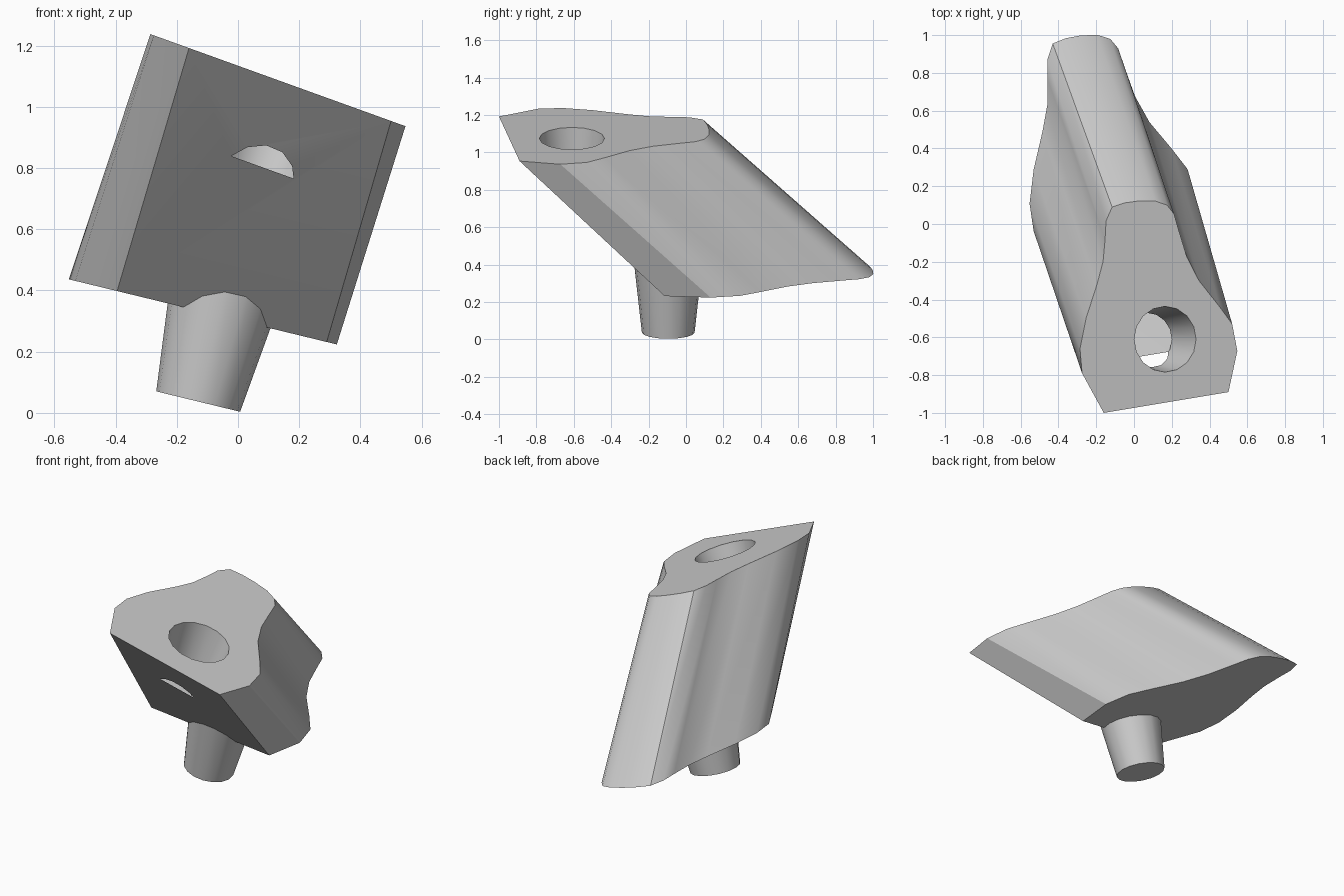
import bpy
import bmesh
from mathutils import Matrix, Vector

default_cube = bpy.data.objects.get("Cube")
if default_cube:
    bpy.data.objects.remove(default_cube, do_unlink=True)

grey = bpy.data.materials.new("plain_grey")
grey.use_nodes = True
colour = (0.6, 0.6, 0.6, 1.0)
grey.diffuse_color = colour
grey.node_tree.nodes["Principled BSDF"].inputs["Base Color"].default_value = colour

TOP_SLOPE = 0.361
BOTTOM_SLOPE = 0.243
TOP_NORMAL = Vector((TOP_SLOPE, 0, 1)).normalized()
BOTTOM_NORMAL = Vector((BOTTOM_SLOPE, 0, 1)).normalized()


def top_point(x, y):
    return Vector((x, y, 1.134 - TOP_SLOPE * x))


def bottom_point(x, y):
    # The lower outline is the upper one, shifted and slightly stretched
    bx = x - 0.302 + 0.05 * x - 0.075 * y
    by = y + 0.86 + 0.045 * x + 0.12 * y
    return Vector((bx, by, 0.302 - BOTTOM_SLOPE * bx))


def make_object(name, bm):
    bmesh.ops.recalc_face_normals(bm, faces=bm.faces)
    mesh = bpy.data.meshes.new(name)
    bm.to_mesh(mesh)
    bm.free()
    mesh.materials.append(grey)
    obj = bpy.data.objects.new(name, mesh)
    bpy.context.collection.objects.link(obj)
    return obj


def tapered_pin(name, base, axis, length, base_radius, growth):
    """Round pin standing on base, widening along its axis."""
    bm = bmesh.new()
    turn = axis.to_track_quat('Z', 'Y').to_matrix().to_4x4()
    place = Matrix.Translation(base + axis * length / 2) @ turn
    bmesh.ops.create_cone(bm, cap_ends=True, segments=16,
                          radius1=base_radius,
                          radius2=base_radius + growth * length,
                          depth=length, matrix=place)
    return make_object(name, bm)


def smooth(obj):
    bpy.ops.object.select_all(action='DESELECT')
    obj.select_set(True)
    bpy.context.view_layer.objects.active = obj
    bpy.ops.object.shade_smooth_by_angle(angle=0.55)


# Slanted block: bulb with a flat front, narrowing to a rounded neck
outline = [
    (-.16, -1.0), (-.275, -.79), (-.286, -.66), (-.254, -.5),
    (-.196, -.32), (-.164, -.2), (-.153, -.08), (-.148, .016),
    (-.116, .09), (-.048, .112), (.026, .122), (.111, .122),
    (.175, .1), (.212, .053), (.238, -.037), (.28, -.175),
    (.344, -.3), (.45, -.434), (.52, -.53), (.547, -.672), (.5, -.89),
]
bm = bmesh.new()
upper = [bm.verts.new(top_point(x, y)) for x, y in outline]
lower = [bm.verts.new(bottom_point(x, y)) for x, y in outline]
bm.faces.new(upper)
bm.faces.new(lower)
for i in range(len(outline)):
    bm.faces.new((upper[i - 1], upper[i], lower[i], lower[i - 1]))
block = make_object("slanted_block", bm)

# Tapered socket sunk from the upper face, breaking out through the front
socket_depth = 0.285
floor_centre = top_point(0.165, -0.61) - TOP_NORMAL * socket_depth
cutter = tapered_pin("socket_cutter", floor_centre, TOP_NORMAL,
                     socket_depth + 0.1, 0.14, 0.12)
cutter.hide_render = True
cutter.hide_viewport = True
cut = block.modifiers.new("socket", 'BOOLEAN')
cut.operation = 'DIFFERENCE'
cut.solver = 'EXACT'
cut.object = cutter
graph = bpy.context.evaluated_depsgraph_get()
cut_mesh = bpy.data.meshes.new_from_object(block.evaluated_get(graph))
block.modifiers.clear()
block.data = cut_mesh
bpy.data.objects.remove(cutter, do_unlink=True)

# The socket has no floor
bm = bmesh.new()
bm.from_mesh(cut_mesh)
floor = [f for f in bm.faces if f.normal.dot(TOP_NORMAL) > 0.99
         and abs((f.calc_center_median() - floor_centre).dot(TOP_NORMAL)) < 0.02]
bmesh.ops.delete(bm, geom=floor, context='FACES')
bm.to_mesh(cut_mesh)
bm.free()

# Tapered peg below, running up into the block
peg = tapered_pin("tapered_peg", Vector((-0.13, -0.095, 0.037)),
                  BOTTOM_NORMAL, 0.46, 0.141, 0.11)

for part in (block, peg):
    smooth(part)
